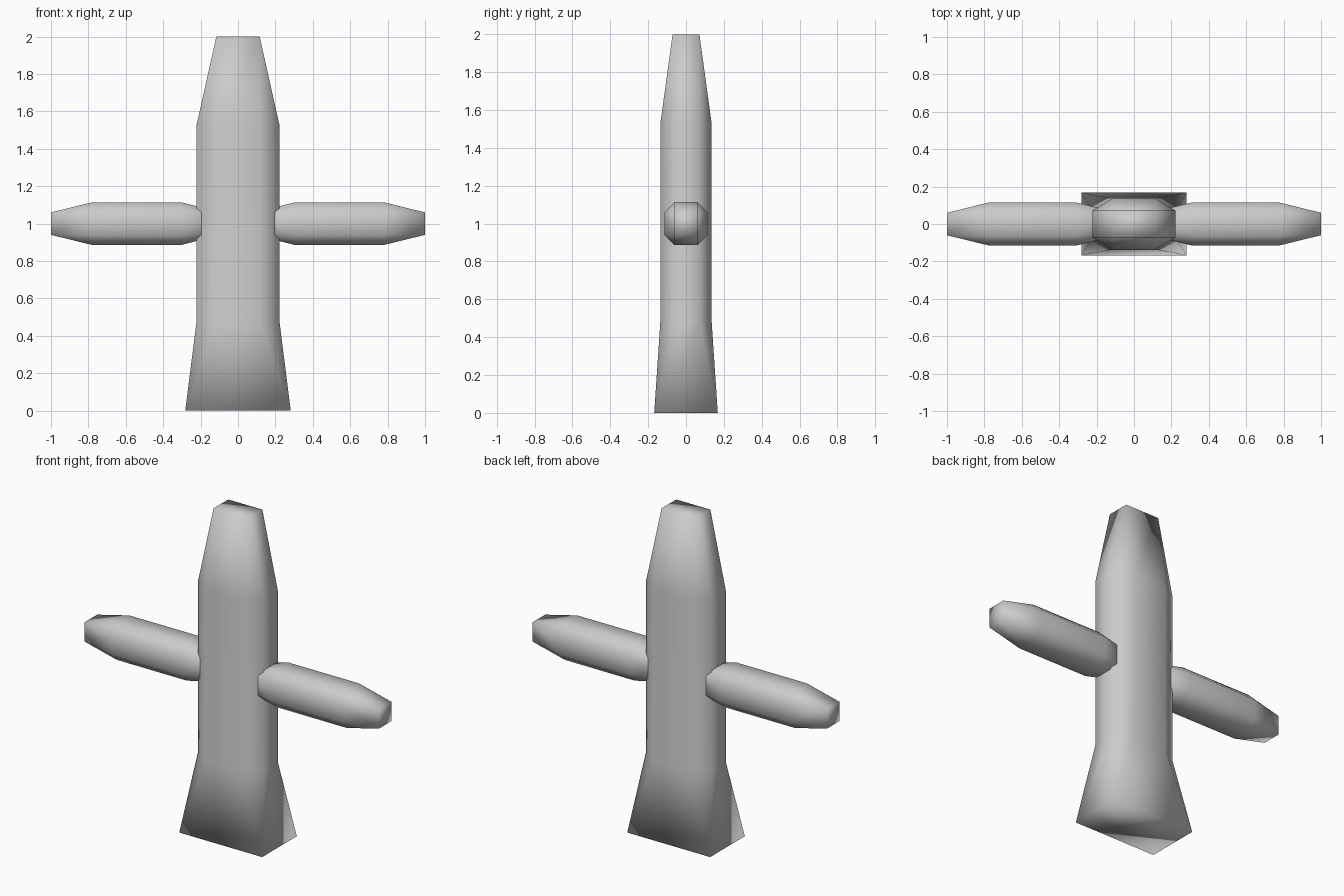
import bpy, bmesh

if "Cube" in bpy.data.objects:
    bpy.data.objects.remove(bpy.data.objects["Cube"])


def ring(hx, hy, cx, cy):
    """Chamfered rectangle, counter-clockwise; cx, cy are the flat half widths."""
    return [(hx, -cy), (hx, cy), (cx, hy), (-cx, hy),
            (-hx, cy), (-hx, -cy), (-cx, -hy), (cx, -hy)]


def loft(name, sections, place):
    bm = bmesh.new()
    rings = [[bm.verts.new(place(a, b, t)) for a, b in ring(*r)] for t, r in sections]
    for lo, hi in zip(rings, rings[1:]):
        for i in range(8):
            j = (i + 1) % 8
            bm.faces.new((lo[i], lo[j], hi[j], hi[i]))
    bm.faces.new(rings[0][::-1])
    bm.faces.new(rings[-1])
    # Plain rectangular ends: merge the coincident corner pairs
    bmesh.ops.remove_doubles(bm, verts=bm.verts[:], dist=0.0005)
    bmesh.ops.recalc_face_normals(bm, faces=bm.faces[:])
    for f in bm.faces:
        f.smooth = True
    me = bpy.data.meshes.new(name)
    bm.to_mesh(me)
    bm.free()
    ob = bpy.data.objects.new(name, me)
    bpy.context.collection.objects.link(ob)
    return ob


# Upright body: flared foot, straight shaft, tapered top
shaft = (0.222, 0.136, 0.116, 0.071)
loft("body", [(0.0, (0.282, 0.168, 0.282, 0.168)), (0.475, shaft), (1.525, shaft),
              (2.0, (0.116, 0.071, 0.116, 0.071))],
     lambda a, b, t: (a, b, t))

# Two side arms, chamfered at both ends and sunk into the body
bar = (0.114, 0.114, 0.06, 0.06)
end = (0.06, 0.06, 0.06, 0.06)
for name, side in (("right_arm", 1), ("left_arm", -1)):
    loft(name, [(0.085, end), (0.305, bar), (0.78, bar), (1.0, end)],
         lambda a, b, t: (side * t, a, 1.0 + b))
